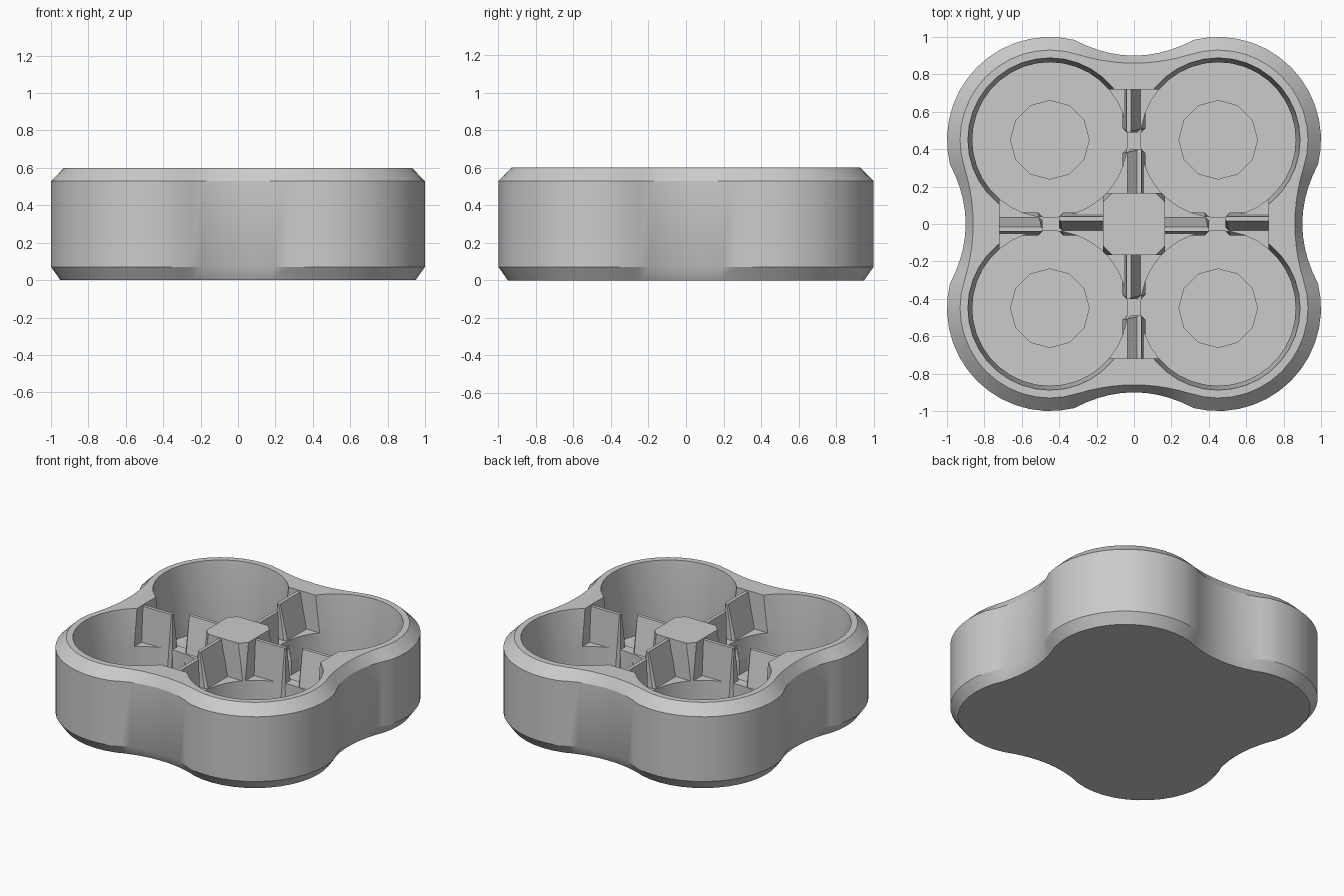
import bpy, math
from mathutils import Matrix

old = bpy.data.objects.get("Cube")
if old:
    bpy.data.objects.remove(old, do_unlink=True)

grey = bpy.data.materials.new("plain grey")
grey.use_nodes = True
grey.diffuse_color = (0.6, 0.6, 0.6, 1)
grey.node_tree.nodes["Principled BSDF"].inputs["Base Color"].default_value = grey.diffuse_color


def loft(name, rings):
    """Closed solid through equal-length rings, listed from bottom to top."""
    n = len(rings[0])
    faces = [tuple(reversed(range(n)))]
    for k in range(len(rings) - 1):
        for i in range(n):
            j = (i + 1) % n
            faces.append((k * n + i, k * n + j, (k + 1) * n + j, (k + 1) * n + i))
    faces.append(tuple(range((len(rings) - 1) * n, len(rings) * n)))
    mesh = bpy.data.meshes.new(name)
    mesh.from_pydata([p for ring in rings for p in ring], [], faces)
    mesh.materials.append(grey)
    obj = bpy.data.objects.new(name, mesh)
    bpy.context.collection.objects.link(obj)
    return obj


def circle(x, y, r, z, n):
    turn = 2 * math.pi / n
    return [(x + r * math.cos(i * turn), y + r * math.sin(i * turn), z) for i in range(n)]


def box_ring(x, y0, y1, z):
    return [(-x, y0, z), (x, y0, z), (x, y1, z), (-x, y1, z)]


C = 0.45          # lobe centre distance along each axis
FLOOR = 0.1       # cup floor height
WEB = 0.34        # top of the low web between cups
TOP = 0.6


def outline(r, overrun, dip, z):
    """Four round lobes joined by shallow concave waists."""
    side = []
    for i in range(15):
        a = math.radians(-overrun + (90 + 2 * overrun) * i / 14)
        side.append((C + r * math.cos(a), C + r * math.sin(a)))
    ex, ey = side[-1]
    for i in range(1, 10):
        t = 1 - i / 5
        side.append((ex * t, dip + (ey - dip) * t * t))
    ring = []
    for q in range(4):
        c, s = [(1, 0), (0, 1), (-1, 0), (0, -1)][q]
        ring += [(x * c - y * s, x * s + y * c, z) for x, y in side]
    return ring


def cut(target, cutter):
    cutter.hide_render = True
    mod = target.modifiers.new("cut", "BOOLEAN")
    mod.operation = "DIFFERENCE"
    mod.solver = "EXACT"
    mod.object = cutter
    bpy.ops.object.select_all(action="DESELECT")
    bpy.context.view_layer.objects.active = target
    target.select_set(True)
    bpy.ops.object.modifier_apply(modifier=mod.name)
    bpy.data.objects.remove(cutter, do_unlink=True)


# Chamfered four-lobed body
body = loft("tray_body", [
    outline(0.5, 16, 0.865, 0),
    outline(0.55, 13.7, 0.9, 0.07),
    outline(0.55, 13.7, 0.9, 0.53),
    outline(0.48, 18, 0.86, TOP),
])

# Four cups, each with a small round recess in its floor
for sx in (-1, 1):
    for sy in (-1, 1):
        x, y = sx * C, sy * C
        cut(body, loft("cup_cutter", [
            circle(x, y, 0.415, FLOOR, 36),
            circle(x, y, 0.415, WEB + 0.02, 36),
            circle(x, y, 0.438, TOP, 36),
            circle(x, y, 0.438, TOP + 0.1, 36),
        ]))
        cut(body, loft("recess_cutter", [
            circle(x, y, 0.21, FLOOR - 0.03, 12),
            circle(x, y, 0.21, FLOOR + 0.1, 12),
        ]))

# Lower the web between cups, leaving the central post
for q in range(4):
    cutter = loft("web_cutter", [box_ring(0.16, 0.165, 0.72, z) for z in (WEB, TOP + 0.1)])
    cutter.data.transform(Matrix.Rotation(q * math.pi / 2, 4, "Z"))
    cut(body, cutter)


def fin_ring(x0, x1, root, tip, bevel, z):
    b = math.copysign(bevel, tip - root)
    return [(x0, root, z), (x1, root, z), (x1, tip - b, z),
            (x1 - bevel, tip, z), (x0 + bevel, tip, z), (x0, tip - b, z)]


# Leaning guide fins: one against the rim and one against the post on each arm
for q in range(4):
    for part, root, tip, turn in (("outer", -0.73, -0.49, 2), ("inner", -0.155, -0.40, 2)):
        lean = 1 if part == "outer" else -1
        top = sorted((-0.04 * lean, -0.016 * lean))
        fin = loft(f"{part}_fin_{q + 1}", [
            fin_ring(-0.062, 0.062, -root, -tip, 0.022, FLOOR - 0.02),
            fin_ring(-0.062, 0.062, -root, -tip, 0.022, 0.2),
            fin_ring(top[0], top[1], -root, -tip, 0.006, TOP - 0.01),
        ])
        if part == "outer":
            fin.data.flip_normals()
        fin.data.transform(Matrix.Rotation(q * math.pi / 2, 4, "Z"))

# Smooth the curved walls and keep the chamfers crisp
bpy.ops.object.select_all(action="DESELECT")
body.select_set(True)
bpy.context.view_layer.objects.active = body
bpy.ops.object.shade_smooth_by_angle(angle=math.radians(30))
